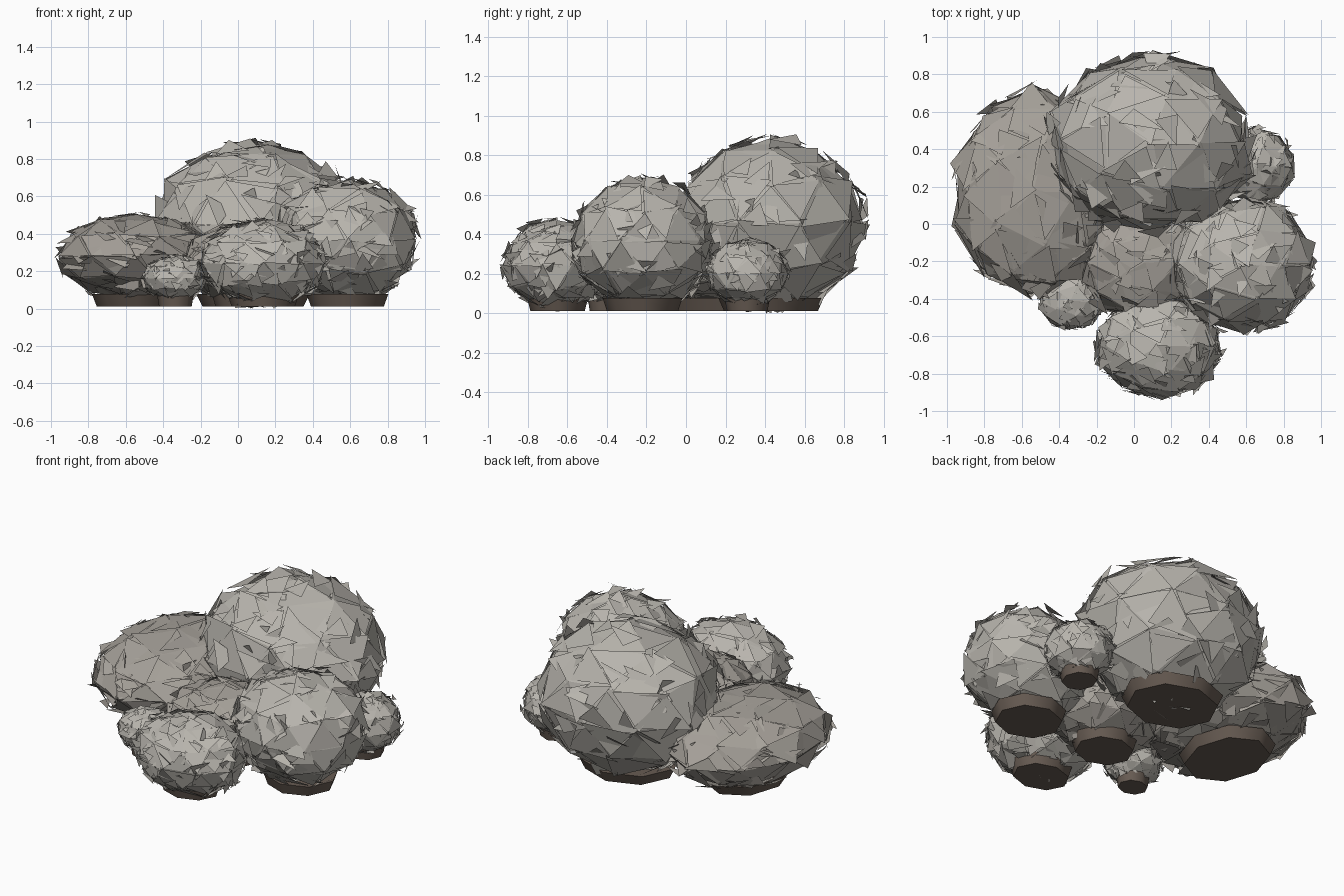
import bpy, bmesh, math, random
from mathutils import Vector, noise

if "Cube" in bpy.data.objects:
    bpy.data.objects.remove(bpy.data.objects["Cube"])

random.seed(11)


def material(name, rgb):
    m = bpy.data.materials.new(name)
    m.diffuse_color = (*rgb, 1)
    m.use_nodes = True
    m.node_tree.nodes["Principled BSDF"].inputs["Base Color"].default_value = m.diffuse_color
    return m


GREY = material("stone_grey", (0.48, 0.46, 0.42))
WARM = material("stone_warm", (0.38, 0.355, 0.32))
EARTH = material("earth_brown", (0.135, 0.105, 0.085))


def finish(bm, name, mat):
    me = bpy.data.meshes.new(name)
    bm.to_mesh(me)
    bm.free()
    me.materials.append(mat)
    ob = bpy.data.objects.new(name, me)
    bpy.context.collection.objects.link(ob)
    return ob


def lump(p, seed):
    # gentle irregularity shared by all layers of a boulder
    return 1 + 0.05 * noise.noise(p * 1.6 + Vector((seed * 7.3, 0, 0)))


def shell(name, c, r, seed, mat, level, scale, jitter, split, drop=0.0):
    # flat facets; split shells have loose corners that overlap and gape
    bm = bmesh.new()
    bmesh.ops.create_icosphere(bm, subdivisions=level, radius=1)
    for v in bm.verts:
        v.co *= lump(v.co, seed) * scale
    if split:
        bmesh.ops.split_edges(bm, edges=bm.edges[:])
        lost = [f for f in bm.faces if random.random() < drop]
        bmesh.ops.delete(bm, geom=lost, context='FACES')
    for v in bm.verts:
        p = v.co + Vector([random.uniform(-jitter, jitter) for _ in range(3)])
        v.co = Vector([c[i] + p[i] * r[i] for i in range(3)])
        v.co.z = max(v.co.z, 0.0)
    finish(bm, name, mat)


def boulder(name, c, r, seed, mat):
    shell(name + "_core", c, r, seed, mat, 2, 0.98, 0.02, False)
    shell(name + "_facets", c, r, seed, mat, 2, 1.01, 0.055, True)
    shell(name + "_chips", c, r, seed, mat, 3, 0.985, 0.10, True, 0.6)


def footing(name, c, r):
    # eight-sided tapered foot below each boulder
    bm = bmesh.new()
    bmesh.ops.create_cone(bm, cap_ends=True, segments=8, radius1=0.50,
                          radius2=0.56, depth=0.065)
    for v in bm.verts:
        v.co = (c[0] + v.co.x * r[0], c[1] + v.co.y * r[1], v.co.z + 0.0445)
    for f in bm.faces:
        f.smooth = len(f.verts) == 4
    for e in bm.edges:
        e.smooth = all(len(f.verts) == 4 for f in e.link_faces)
    finish(bm, name + "_footing", EARTH)


# name, centre, radii, material
ROCKS = [
    ("back_boulder", (0.08, 0.43, 0.455), (0.54, 0.475, 0.43), GREY),
    ("left_boulder", (-0.54, 0.17, 0.28), (0.43, 0.55, 0.23), WARM),
    ("right_boulder", (0.585, -0.22, 0.365), (0.39, 0.36, 0.315), GREY),
    ("front_boulder", (0.135, -0.65, 0.245), (0.34, 0.275, 0.225), GREY),
    ("middle_boulder", (0.05, -0.20, 0.25), (0.34, 0.31, 0.215), WARM),
    ("small_right_rock", (0.66, 0.31, 0.205), (0.195, 0.205, 0.17), GREY),
    ("small_left_rock", (-0.335, -0.41, 0.165), (0.175, 0.155, 0.12), GREY),
]

for i, (name, centre, radii, mat) in enumerate(ROCKS):
    boulder(name, centre, radii, i + 1, mat)
    footing(name, centre, radii)
